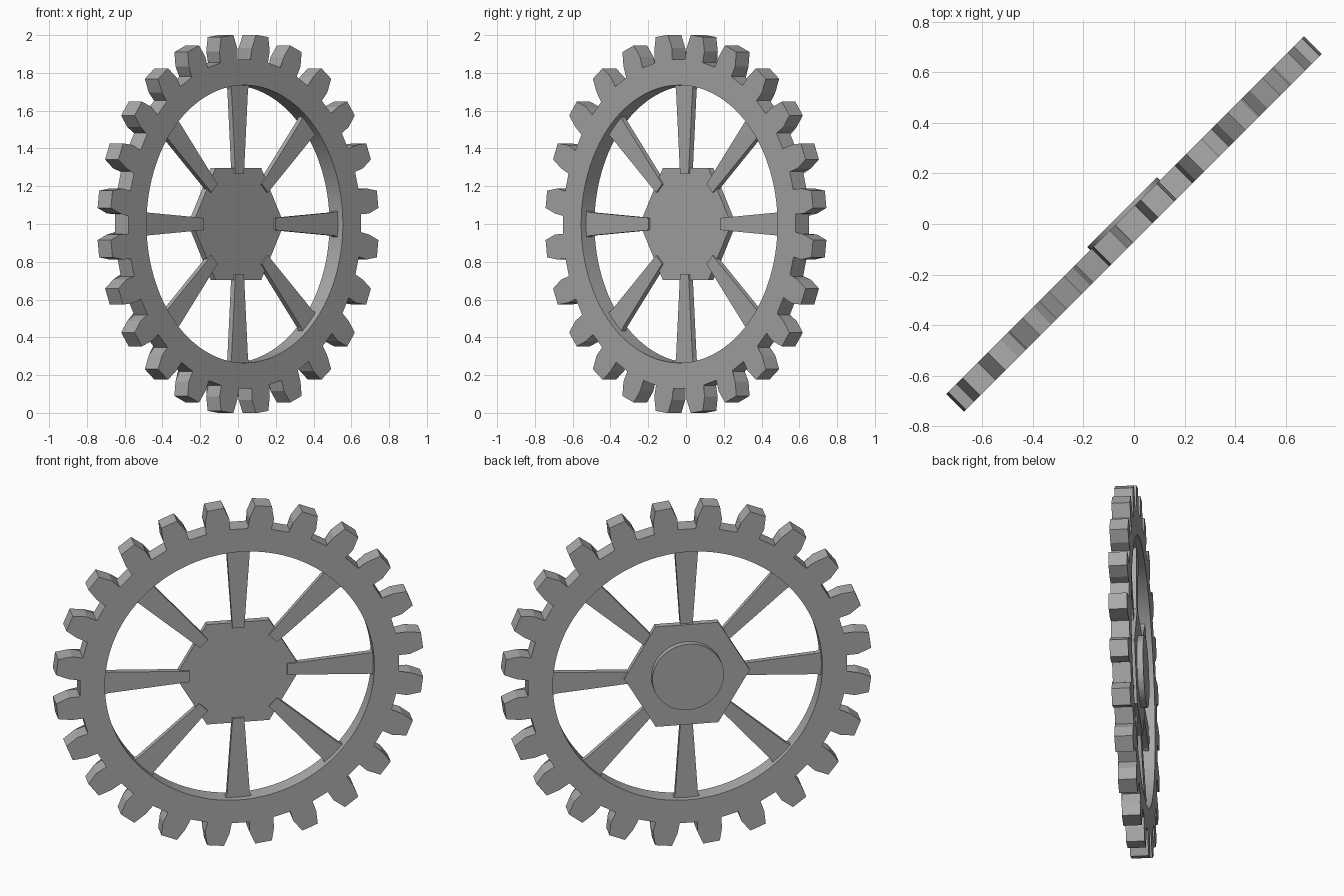
import bpy, bmesh, math
from mathutils import Matrix

cube = bpy.data.objects.get("Cube")
if cube:
    bpy.data.objects.remove(cube, do_unlink=True)

grey = bpy.data.materials.new("plain grey")
grey.use_nodes = True
colour = (0.4, 0.4, 0.4, 1)
grey.diffuse_color = colour
grey.node_tree.nodes["Principled BSDF"].inputs["Base Color"].default_value = colour

TEETH, SPOKES = 24, 8
HALF = 0.05            # half thickness of the rim
INNER = 0.735          # inner radius of the rim
# The wheel is modelled facing -y, then turned and lifted into place
PLACE = Matrix.Translation((0, 0, 1)) @ Matrix.Rotation(math.radians(45), 4, 'Z')


def finish(name, bm):
    bmesh.ops.recalc_face_normals(bm, faces=bm.faces)
    mesh = bpy.data.meshes.new(name)
    bm.to_mesh(mesh)
    bm.free()
    mesh.materials.append(grey)
    obj = bpy.data.objects.new(name, mesh)
    obj.matrix_world = PLACE
    bpy.context.collection.objects.link(obj)
    bpy.ops.object.select_all(action='DESELECT')
    obj.select_set(True)
    bpy.context.view_layer.objects.active = obj
    bpy.ops.object.shade_smooth_by_angle(angle=math.radians(15))
    return obj


def spin(point, angle):
    x, z = point
    c, s = math.cos(angle), math.sin(angle)
    return (x * c - z * s, x * s + z * c)


def prism(name, outline, front, back):
    """Solid with the given x-z outline between two depths."""
    bm = bmesh.new()
    a = [bm.verts.new((x, front, z)) for x, z in outline]
    b = [bm.verts.new((x, back, z)) for x, z in outline]
    bm.faces.new(a)
    bm.faces.new(b)
    for i in range(len(a)):
        j = (i + 1) % len(a)
        bm.faces.new((a[i], a[j], b[j], b[i]))
    return finish(name, bm)


def circle(radius, count):
    return [spin((radius, 0), math.tau * i / count) for i in range(count)]


# Toothed rim: outline of one tooth repeated around, joined to a round bore
half_tooth = [(0.87, 0.06), (0.93, 0.067), (1.004, 0.046)]
tooth = [(r, -w) for r, w in half_tooth] + [(r, w) for r, w in reversed(half_tooth)]
outer = [spin(p, math.tau * (i + 0.5) / TEETH) for i in range(TEETH) for p in tooth]
# bore points are spread evenly over each pitch
step = math.tau / len(outer)
inner = [spin((INNER, 0), step * (i + 0.5)) for i in range(len(outer))]

bm = bmesh.new()
rings = []
for loop, depth in ((outer, -HALF), (outer, HALF), (inner, HALF), (inner, -HALF)):
    rings.append([bm.verts.new((x, depth, z)) for x, z in loop])
for k in range(4):
    a, b = rings[k], rings[(k + 1) % 4]
    for i in range(len(a)):
        j = (i + 1) % len(a)
        bm.faces.new((a[i], a[j], b[j], b[i]))
finish("toothed_rim", bm)

# Tapered spokes, flared where they meet the rim
half_spoke = [(0.267, 0.032), (0.712, 0.062), (0.742, 0.073)]
spoke = [(r, -w) for r, w in half_spoke] + [(r, w) for r, w in reversed(half_spoke)]
for i in range(SPOKES):
    turn = math.tau * i / SPOKES
    prism(f"spoke_{i + 1}", [spin(p, turn) for p in spoke], -0.013, 0.018)

# Hexagonal hub plate and round boss behind it
prism("hub_plate", circle(0.342, 6), -0.003, 0.033)
prism("hub_boss", circle(0.195, 48), 0.02, 0.066)
